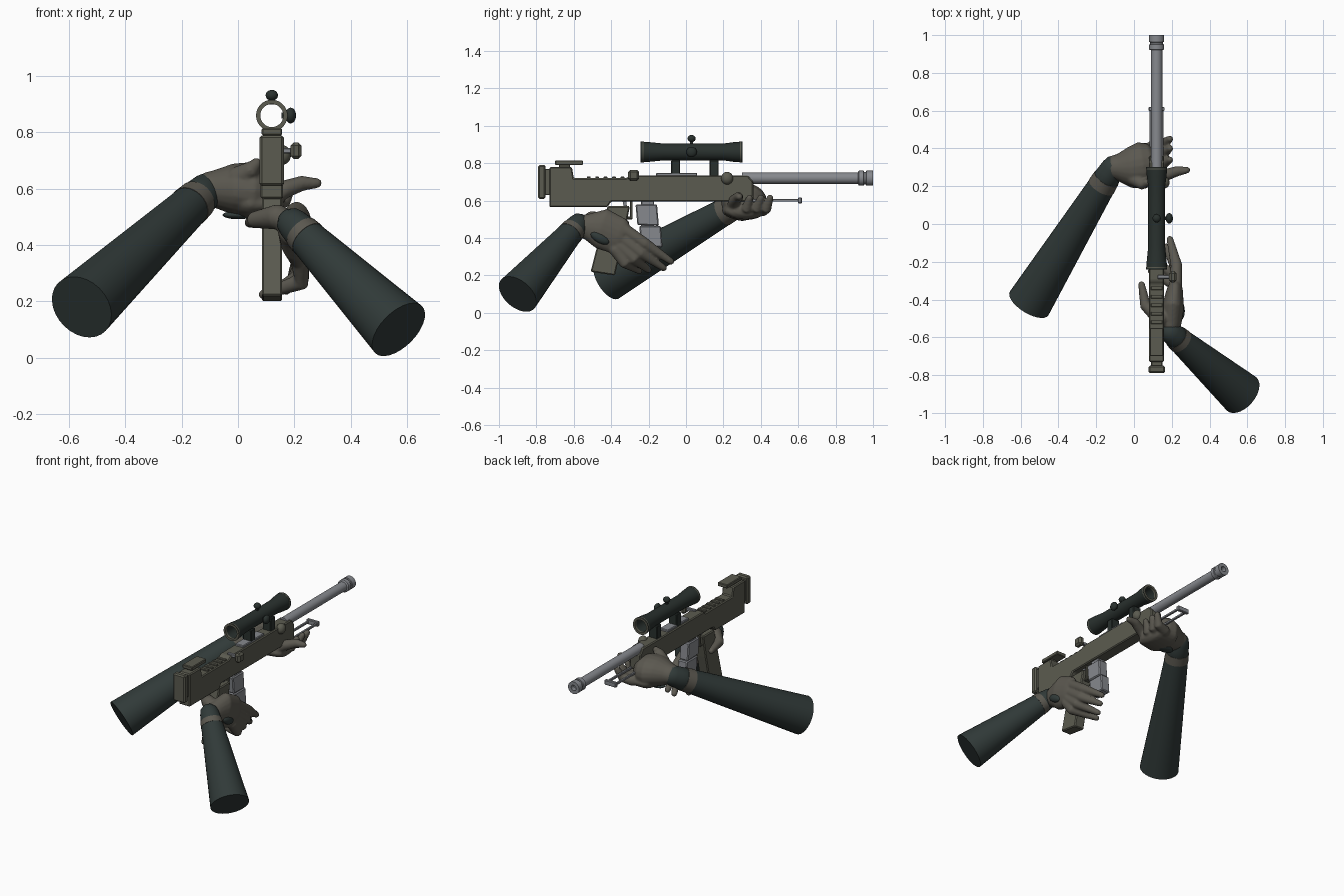
import bpy, bmesh, math
from mathutils import Vector, Matrix

if "Cube" in bpy.data.objects:
    bpy.data.objects.remove(bpy.data.objects["Cube"], do_unlink=True)


def material(name, rgb):
    m = bpy.data.materials.new(name)
    m.use_nodes = True
    m.diffuse_color = (*rgb, 1)
    m.node_tree.nodes["Principled BSDF"].inputs["Base Color"].default_value = (*rgb, 1)
    return m


olive = material("olive_stock", (0.105, 0.105, 0.08))
glove = material("glove_brown", (0.105, 0.098, 0.08))
cloth = material("dark_sleeve", (0.03, 0.042, 0.04))
coat = material("dark_scope", (0.022, 0.03, 0.027))
metal = material("grey_metal", (0.24, 0.25, 0.27))
GX = 0.12  # centre plane of the rifle


def finish(name, bm, mat, smooth=True):
    bmesh.ops.recalc_face_normals(bm, faces=bm.faces)
    me = bpy.data.meshes.new(name)
    bm.to_mesh(me)
    bm.free()
    me.materials.append(mat)
    ob = bpy.data.objects.new(name, me)
    bpy.context.collection.objects.link(ob)
    if smooth:
        bpy.ops.object.select_all(action="DESELECT")
        ob.select_set(True)
        bpy.context.view_layer.objects.active = ob
        bpy.ops.object.shade_smooth_by_angle(angle=math.radians(40))
    return ob


def bevel(ob, width):
    b = ob.modifiers.new("bevel", "BEVEL")
    b.width, b.segments = width, 1


def slab(name, profile, x0, x1, mat, edge=0.006):
    """Side outline of (y, z) points extruded across x."""
    bm = bmesh.new()
    face = bm.faces.new([bm.verts.new((x0, y, z)) for y, z in profile])
    out = bmesh.ops.extrude_face_region(bm, geom=[face])["geom"]
    bmesh.ops.translate(bm, vec=(x1 - x0, 0, 0),
                        verts=[v for v in out if isinstance(v, bmesh.types.BMVert)])
    ob = finish(name, bm, mat, False)
    if edge:
        bevel(ob, edge)
    return ob


def box(name, y0, y1, z0, z1, half, mat, edge=0.004, x=GX):
    return slab(name, [(y0, z0), (y1, z0), (y1, z1), (y0, z1)], x - half, x + half, mat, edge)


def lathe(name, profile, x, z, mat, sides=28, closed=False):
    """Ring profile of (y, radius) points turned about the y direction."""
    bm = bmesh.new()
    rings = [[bm.verts.new((x + r * math.cos(a), y, z + r * math.sin(a)))
              for a in (math.tau * i / sides for i in range(sides))] for y, r in profile]
    pairs = list(zip(rings, rings[1:] + rings[:1])) if closed else list(zip(rings, rings[1:]))
    for a, b in pairs:
        for i in range(sides):
            j = (i + 1) % sides
            bm.faces.new((a[i], a[j], b[j], b[i]))
    if not closed:
        bm.faces.new(rings[0])
        bm.faces.new(rings[-1])
    return finish(name, bm, mat)


def ball(name, centre, size, mat, tilt=0):
    bm = bmesh.new()
    m = Matrix.Translation(centre) @ Matrix.Rotation(tilt, 4, "X") @ Matrix.Diagonal((*size, 1))
    bmesh.ops.create_uvsphere(bm, u_segments=20, v_segments=12, radius=1, matrix=m)
    return finish(name, bm, mat)


def loft(bm, points, sizes, side, rounded=True, sides=20):
    """Oval tube through points; sizes are (radius along side, other radius)."""
    p = [Vector(q) for q in points]
    s = [q if isinstance(q, tuple) else (q, q) for q in sizes]
    stations = []
    for i in range(len(p)):
        t = (p[min(i + 1, len(p) - 1)] - p[max(i - 1, 0)]).normalized()
        stations.append((p[i], t, *s[i]))
    if rounded:
        def cap(st, sign):
            c, t, a, b = st
            return [(c + t * sign * min(a, b) * math.sin(k), t, a * math.cos(k), b * math.cos(k))
                    for k in (0.5, 1.0, 1.4)]
        stations = cap(stations[0], -1)[::-1] + stations + cap(stations[-1], 1)
    rings = []
    for c, t, a, b in stations:
        u = Vector(side)
        u = (u - t * u.dot(t)).normalized()
        v = t.cross(u)
        rings.append([bm.verts.new(c + u * a * math.cos(k) + v * b * math.sin(k))
                      for k in (math.tau * i / sides for i in range(sides))])
    for a, b in zip(rings, rings[1:]):
        for i in range(sides):
            j = (i + 1) % sides
            bm.faces.new((a[i], a[j], b[j], b[i]))
    bm.faces.new(rings[0])
    bm.faces.new(rings[-1])


def hand(name, parts):
    """Palm and fingers blended into one smooth skin."""
    bm = bmesh.new()
    for points, sizes, side in parts:
        loft(bm, points, sizes, side)
    ob = finish(name, bm, glove)
    r = ob.modifiers.new("blend", "REMESH")
    r.mode, r.voxel_size, r.use_smooth_shade = "VOXEL", 0.007, True
    sm = ob.modifiers.new("soften", "SMOOTH")
    sm.factor, sm.iterations = 0.5, 4


def arm(prefix, elbow, wrist, r0, r1):
    e, w = Vector(elbow), Vector(wrist)
    def piece(name, a, b, ra, rb, mat, rounded=False):
        bm = bmesh.new()
        loft(bm, [e.lerp(w, a), e.lerp(w, (a + b) / 2), e.lerp(w, b)],
             [ra, (ra + rb) / 2, rb], (0, 0, 1), rounded, 28)
        finish(prefix + name, bm, mat)
    piece("_sleeve", 0, 0.86, r0, r1, cloth)
    piece("_cuff_band", 0.86, 0.92, r1 * 1.03, r1 * 0.98, glove)
    piece("_wrist", 0.92, 1.0, r1 * 0.95, r1 * 0.85, cloth, True)


# Stock, receiver and fore-end
slab("stock_body", [(-0.73, 0.565), (-0.42, 0.565), (-0.4, 0.595), (0.36, 0.595), (0.36, 0.7),
                    (0.33, 0.735), (-0.3, 0.735), (-0.32, 0.72), (-0.6, 0.72), (-0.61, 0.78),
                    (-0.73, 0.78)], 0.08, 0.16, olive)
box("butt_pad", -0.79, -0.75, 0.61, 0.79, 0.043, olive, 0.008)
box("butt_spacer", -0.755, -0.725, 0.63, 0.77, 0.03, olive)
box("cheek_rest", -0.70, -0.55, 0.79, 0.815, 0.036, olive)
box("cheek_post", -0.68, -0.62, 0.77, 0.795, 0.02, olive)
for i in range(5):
    box("stock_rib", -0.53 + i * 0.045, -0.51 + i * 0.045, 0.715, 0.728, 0.03, olive, 0.002)
box("bolt_cover", -0.16, 0.06, 0.73, 0.748, 0.03, metal)
box("bolt_arm", -0.29, -0.27, 0.725, 0.745, 0.04, metal, 0.003, x=0.165)
box("bolt_knob", -0.31, -0.25, 0.705, 0.765, 0.02, olive, 0.012, x=0.206)
ball("side_knob", (0.16, 0.22, 0.72), (0.028, 0.032, 0.034), olive)

# Barrel, muzzle and folded bipod
lathe("barrel", [(0.3, 0.03), (0.93, 0.03)], GX, 0.72, metal)
lathe("muzzle_brake", [(0.92, 0.034), (0.925, 0.04), (0.95, 0.04), (0.952, 0.034), (0.962, 0.034),
                       (0.964, 0.04), (1.0, 0.04), (1.0, 0.018), (0.97, 0.018)], GX, 0.72, metal)
for x in (0.09, 0.15):
    box("bipod_leg", 0.34, 0.61, 0.594, 0.608, 0.007, metal, 0.002, x=x)
box("bipod_foot_bar", 0.598, 0.62, 0.585, 0.617, 0.042, metal)

# Scope with open tube, mounts and turrets
lathe("scope_tube", [(-0.24, 0.056), (-0.19, 0.052), (-0.12, 0.045), (0.2, 0.045), (0.25, 0.052),
                     (0.3, 0.056), (0.3, 0.042), (-0.24, 0.042)], GX, 0.86, coat, closed=True)
for y in (-0.235, 0.295):
    lathe("scope_rim", [(y - 0.007, 0.0555), (y + 0.007, 0.0555), (y + 0.007, 0.041),
                        (y - 0.007, 0.041)], GX, 0.86, olive, closed=True)
for y in (-0.055, 0.15):
    box("scope_mount", y - 0.024, y + 0.024, 0.73, 0.817, 0.03, coat)
ball("top_turret", (GX, 0.03, 0.932), (0.022, 0.022, 0.019), coat)
box("turret_stem", 0.022, 0.038, 0.9, 0.925, 0.008, coat, 0)
ball("side_turret", (0.187, 0.03, 0.86), (0.019, 0.028, 0.028), coat)
box("side_turret_stem", 0.02, 0.04, 0.85, 0.87, 0.012, coat, 0, x=0.167)

# Pistol grip, trigger guard and magazine
slab("pistol_grip", [(-0.42, 0.57), (-0.3, 0.57), (-0.33, 0.42), (-0.38, 0.2), (-0.51, 0.22)],
     0.085, 0.157, olive)
box("guard_front", -0.3, -0.285, 0.5, 0.6, 0.02, olive)
box("guard_bottom", -0.36, -0.285, 0.5, 0.515, 0.02, olive)
slab("trigger", [(-0.34, 0.6), (-0.32, 0.6), (-0.31, 0.53), (-0.325, 0.53)], 0.112, 0.128, metal, 0)
for y, z in ((-0.27, 0.47), (-0.25, 0.355)):
    slab("magazine_block", [(y + 0.01, z), (y + 0.125, z - 0.005), (y + 0.115, z + 0.11),
                            (y, z + 0.11)], 0.088, 0.152, metal)
box("magazine_well", -0.24, -0.17, 0.45, 0.6, 0.025, metal)

# Arms
arm("support_arm", (-0.555, -0.42, 0.18), (-0.11, 0.30, 0.595), 0.12, 0.073)
arm("trigger_arm", (0.57, -0.9, 0.1), (0.195, -0.575, 0.475), 0.118, 0.067)

# Support hand: palm cradles the fore-end, fingers curl round the far side
Y, Z = (0, 1, 0), (0, 0, 1)
parts = [([(-0.09, 0.3, 0.6), (-0.02, 0.3, 0.6), (0.04, 0.31, 0.595)],
          [(0.07, 0.065), (0.11, 0.09), (0.125, 0.1)], Y),
         ([(0.03, 0.31, 0.55), (0.12, 0.32, 0.545)], [(0.12, 0.055), (0.11, 0.045)], Y),
         ([(0.0, 0.24, 0.64), (0.05, 0.21, 0.67), (0.065, 0.22, 0.69)], [0.04, 0.03, 0.02], Y),
         ([(0.1, 0.25, 0.56), (0.17, 0.26, 0.6), (0.23, 0.28, 0.62), (0.28, 0.285, 0.62)],
          [0.035, 0.032, 0.027, 0.018], Y)]
for y, tip in ((0.31, 0.34), (0.36, 0.4), (0.41, 0.45)):
    parts.append(([(0.1, y, 0.55), (0.165, (y + tip) / 2, 0.56), (0.19, tip, 0.615)],
                  [0.034, 0.028, 0.018], Y))
hand("support_hand", parts)

# Trigger hand: palm on the outer side, fingers fanned forward and down
parts = [([(0.195, -0.53, 0.46), (0.205, -0.45, 0.45), (0.215, -0.36, 0.41)],
          [(0.07, 0.055), (0.11, 0.06), (0.1, 0.045)], Z),
         ([(0.14, -0.5, 0.5), (0.06, -0.43, 0.49), (0.04, -0.32, 0.48)], [0.045, 0.03, 0.018], Z)]
for root, mid, tip in (((-0.35, 0.46), (-0.22, 0.37), (0.19, -0.08, 0.275)),
                       ((-0.36, 0.41), (-0.24, 0.32), (0.17, -0.12, 0.24)),
                       ((-0.36, 0.36), (-0.28, 0.29), (0.12, -0.2, 0.23)),
                       ((-0.38, 0.34), (-0.33, 0.27), (0.09, -0.25, 0.225))):
    parts.append(([(0.22, *root), (0.225, *mid), tip], [0.034, 0.031, 0.018], Z))
hand("trigger_hand", parts)

# Dark padding on the gloves
ball("trigger_glove_pad", (0.247, -0.46, 0.4), (0.022, 0.056, 0.026), cloth, -0.5)
ball("support_glove_pad", (0.0, 0.3, 0.507), (0.055, 0.035, 0.015), cloth)
